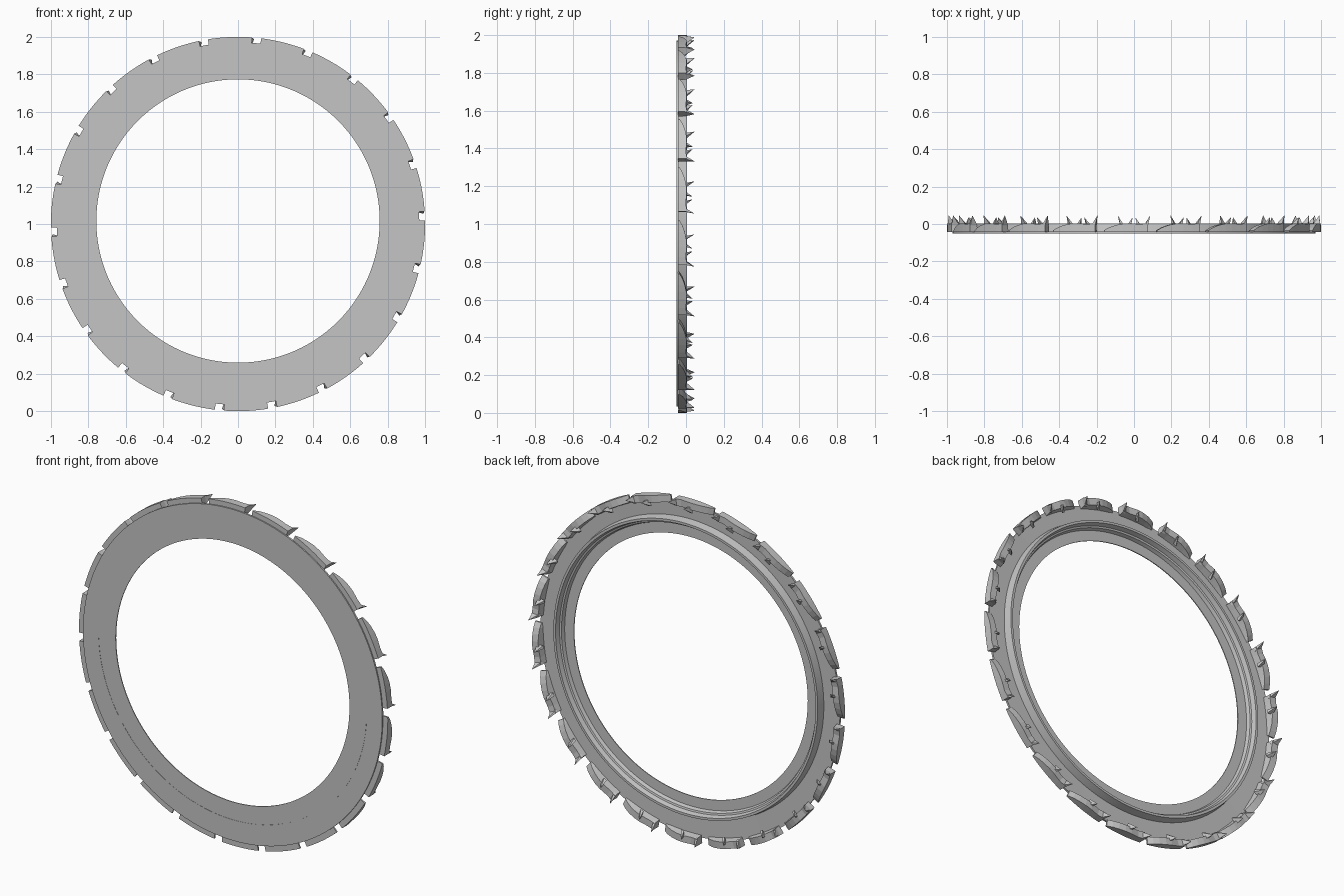
import bpy, bmesh
from math import sin, cos, pi, radians

if "Cube" in bpy.data.objects:
    bpy.data.objects.remove(bpy.data.objects["Cube"])

grey = bpy.data.materials.new("light grey")
grey.use_nodes = True
grey.diffuse_color = (0.56, 0.56, 0.56, 1)
grey.node_tree.nodes["Principled BSDF"].inputs["Base Color"].default_value = grey.diffuse_color

TEETH = 22
STEP = 2 * pi / TEETH
HOLE_Z = 1.016      # the opening sits slightly above the rim centre


def polar(r, a, y, cz=1.0):
    """Point at clockwise angle a from the top, seen from the front."""
    return (r * sin(a), y, cz + r * cos(a))


def finish(bm, name, smooth=False):
    bmesh.ops.recalc_face_normals(bm, faces=bm.faces[:])
    mesh = bpy.data.meshes.new(name)
    bm.to_mesh(mesh)
    bm.free()
    mesh.materials.append(grey)
    obj = bpy.data.objects.new(name, mesh)
    bpy.context.collection.objects.link(obj)
    if smooth:
        bpy.ops.object.select_all(action='DESELECT')
        obj.select_set(True)
        bpy.context.view_layer.objects.active = obj
        bpy.ops.object.shade_smooth_by_angle(angle=radians(25))


def loft(bm, rings, closed=False):
    """Skin a list of equal-length vertex loops, capping open ends."""
    loops = [[bm.verts.new(p) for p in ring] for ring in rings]
    ends = loops[1:] + loops[:1] if closed else loops[1:]
    for a, b in zip(loops, ends):
        for i in range(len(a)):
            j = (i + 1) % len(a)
            bm.faces.new((a[i], a[j], b[j], b[i]))
    if not closed:
        bm.faces.new(loops[0])
        bm.faces.new(loops[-1])


# Ring body: thin flat plate with a stepped rib standing on its back
profile = [(0.757, -0.05, HOLE_Z), (0.757, -0.045, HOLE_Z), (0.817, -0.045, HOLE_Z),
           (0.824, -0.025, HOLE_Z), (0.834, -0.022, HOLE_Z), (0.842, 0.004, HOLE_Z),
           (0.856, 0.004, HOLE_Z), (0.864, -0.041, HOLE_Z), (0.969, -0.039, 1.002),
           (0.969, -0.05, 1.002)]
SEG = 176
bm = bmesh.new()
loft(bm, [[polar(r, 2 * pi * i / SEG, y, cz) for r, y, cz in profile] for i in range(SEG)], closed=True)
finish(bm, "ring_body", smooth=True)

# Thin crescent seam on the lower front
bm = bmesh.new()
N = 60
seam = []
for i in range(N + 1):
    t = i / N
    a = radians(92) + t * radians(176)
    w = 0.001 + 0.006 * sin(pi * t)
    seam.append([polar(r, a, y, HOLE_Z) for r, y in
                 ((0.868 - w, -0.049), (0.868 - w, -0.0512), (0.868 + w, -0.0512), (0.868 + w, -0.049))])
loft(bm, seam)
finish(bm, "front_seam")

# Teeth: each rises from the plate to full depth, with a barb midway and at its end
stations = [(0.0, -0.034), (0.1, -0.018), (0.22, -0.006), (0.36, 0.002), (0.5, 0.004), (0.68, -0.001), (0.83, 0.005)]
bm = bmesh.new()
barbs = bmesh.new()
for k in range(TEETH):
    start = radians(7.1) + k * STEP
    rings = []
    for t, back in stations:
        a = start + t * STEP
        rings.append([polar(r, a, y) for r, y in
                      ((0.952, -0.043), (1.0, -0.043), (1.0, back), (0.96, back))])
    loft(bm, rings)

    for t, r0, r1, tip in ((0.83, 0.955, 0.998, 0.046), (0.5, 0.935, 0.975, 0.036)):
        a0, a1 = start + (t - 0.07) * STEP, start + t * STEP
        foot = [barbs.verts.new(polar(r, a, -0.008)) for r, a in ((r0, a0), (r1, a0), (r1, a1), (r0, a1))]
        apex = barbs.verts.new(polar(r1 - 0.006, a1 + 0.012, tip))
        barbs.faces.new(foot)
        for i in range(4):
            barbs.faces.new((foot[i], foot[(i + 1) % 4], apex))
finish(bm, "rim_teeth")
finish(barbs, "tooth_barbs")
